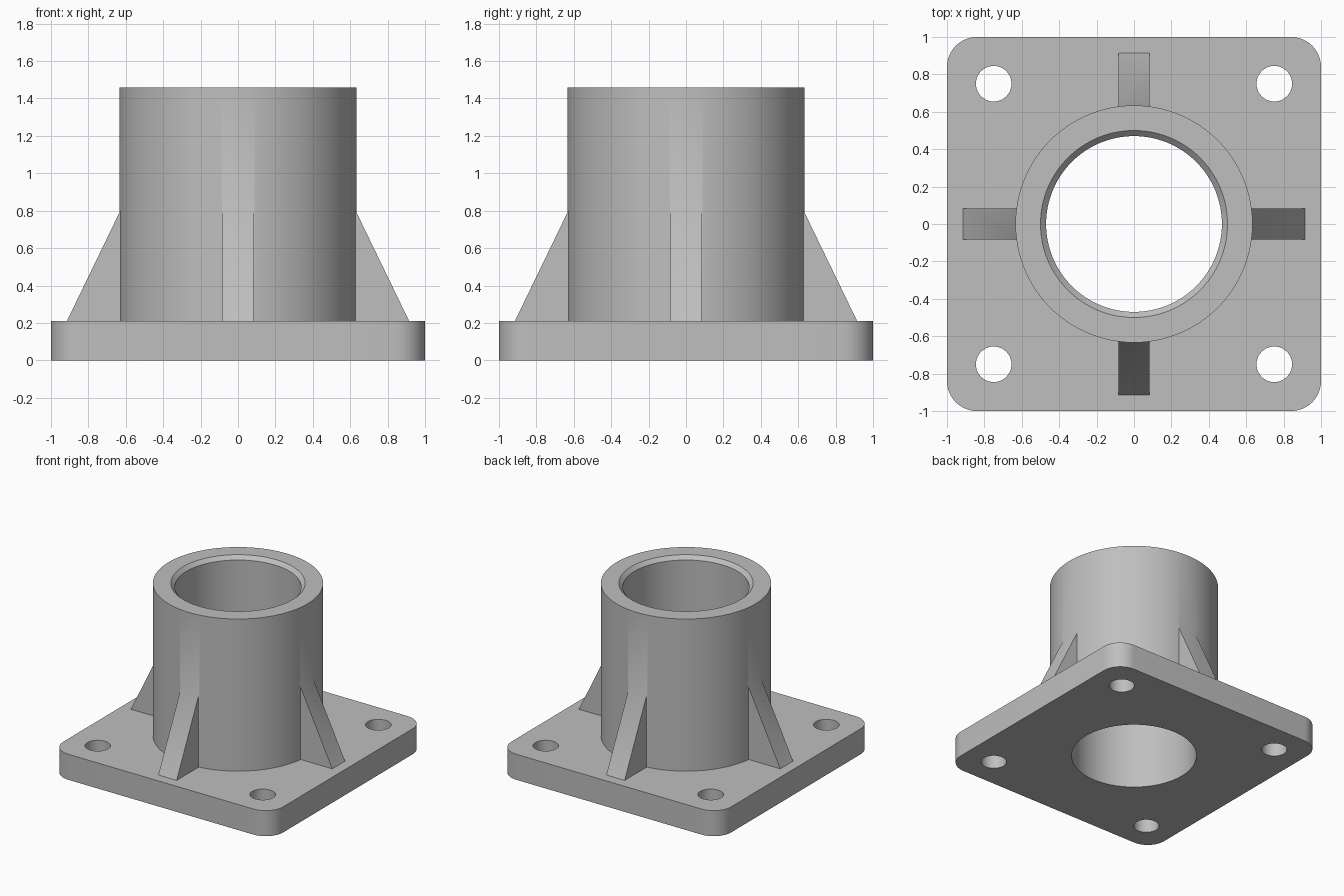
import bpy
import bmesh
import math
from mathutils import Matrix

cube = bpy.data.objects.get("Cube")
if cube:
    bpy.data.objects.remove(cube, do_unlink=True)

PLATE_TOP = 0.21
HEIGHT = 1.46
SLEEVE_R = 0.634
BORE_R = 0.47
CHAMFER = 0.03
CORNER_R = 0.16
HOLE_R = 0.095
HOLE_POS = 0.75
RIB_HALF = 0.083
RIB_FOOT = 0.915
RIB_TOP = 0.79

metal = bpy.data.materials.new("plain grey")
metal.use_nodes = True
GREY = (0.52, 0.52, 0.52, 1)
metal.diffuse_color = GREY
metal.node_tree.nodes["Principled BSDF"].inputs["Base Color"].default_value = GREY


def make_object(name, bm):
    bmesh.ops.recalc_face_normals(bm, faces=bm.faces[:])
    mesh = bpy.data.meshes.new(name)
    bm.to_mesh(mesh)
    bm.free()
    mesh.materials.append(metal)
    obj = bpy.data.objects.new(name, mesh)
    bpy.context.collection.objects.link(obj)
    return obj


def prism(name, points, direction):
    """Extrude a closed outline along a direction."""
    bm = bmesh.new()
    face = bm.faces.new([bm.verts.new(p) for p in points])
    result = bmesh.ops.extrude_face_region(bm, geom=[face], use_keep_orig=True)
    moved = [v for v in result["geom"] if isinstance(v, bmesh.types.BMVert)]
    bmesh.ops.translate(bm, verts=moved, vec=direction)
    return make_object(name, bm)


def cylinder(name, radius, bottom, top, x=0, y=0, top_radius=None, sides=128):
    bm = bmesh.new()
    bmesh.ops.create_cone(
        bm, cap_ends=True, segments=sides, radius1=radius,
        radius2=top_radius or radius, depth=top - bottom,
        matrix=Matrix.Translation((x, y, (bottom + top) / 2)))
    return make_object(name, bm)


def combine(target, tool, operation):
    mod = target.modifiers.new(tool.name, "BOOLEAN")
    mod.object = tool
    mod.operation = operation
    mod.solver = "EXACT"
    bpy.context.view_layer.objects.active = target
    bpy.ops.object.modifier_apply(modifier=mod.name)
    bpy.data.objects.remove(tool, do_unlink=True)


# Square base plate with rounded corners
outline = []
STEPS = 12
for corner in range(4):
    start = corner * math.pi / 2
    middle = start + math.pi / 4
    reach = (1 - CORNER_R) * math.sqrt(2)
    for i in range(STEPS + 1):
        a = start + i / STEPS * math.pi / 2
        outline.append((reach * math.cos(middle) + CORNER_R * math.cos(a),
                        reach * math.sin(middle) + CORNER_R * math.sin(a), 0))
flange = prism("flanged_sleeve", outline, (0, 0, PLATE_TOP))

# Round sleeve standing on the plate
combine(flange, cylinder("sleeve", SLEEVE_R, PLATE_TOP / 2, HEIGHT), "UNION")

# Four sloped ribs, their feet sunk into the plate and backs into the sleeve
slope = (RIB_TOP - PLATE_TOP) / (RIB_FOOT - SLEEVE_R)
back = SLEEVE_R - 0.08
sunk = PLATE_TOP / 2
rib_profile = [(back, -RIB_HALF, sunk), (RIB_FOOT, -RIB_HALF, sunk),
               (RIB_FOOT, -RIB_HALF, PLATE_TOP),
               (back, -RIB_HALF, RIB_TOP + slope * (SLEEVE_R - back))]
for i in range(4):
    rib = prism("rib", rib_profile, (0, 2 * RIB_HALF, 0))
    rib.data.transform(Matrix.Rotation(i * math.pi / 2, 4, "Z"))
    combine(flange, rib, "UNION")

# Through bore with a chamfered mouth
combine(flange, cylinder("bore", BORE_R, -0.1, HEIGHT + 0.1), "DIFFERENCE")
combine(flange, cylinder("bore_chamfer", BORE_R - CHAMFER, HEIGHT - 2 * CHAMFER,
                         HEIGHT + CHAMFER, top_radius=BORE_R + 2 * CHAMFER), "DIFFERENCE")

# Bolt holes in the plate corners
for x in (-HOLE_POS, HOLE_POS):
    for y in (-HOLE_POS, HOLE_POS):
        hole = cylinder("bolt_hole", HOLE_R, -0.1, PLATE_TOP + 0.1, x, y, sides=48)
        combine(flange, hole, "DIFFERENCE")

# Smooth curved walls, crisp edges
bpy.ops.object.select_all(action="DESELECT")
flange.select_set(True)
bpy.context.view_layer.objects.active = flange
bpy.ops.object.shade_smooth_by_angle(angle=math.radians(30))
